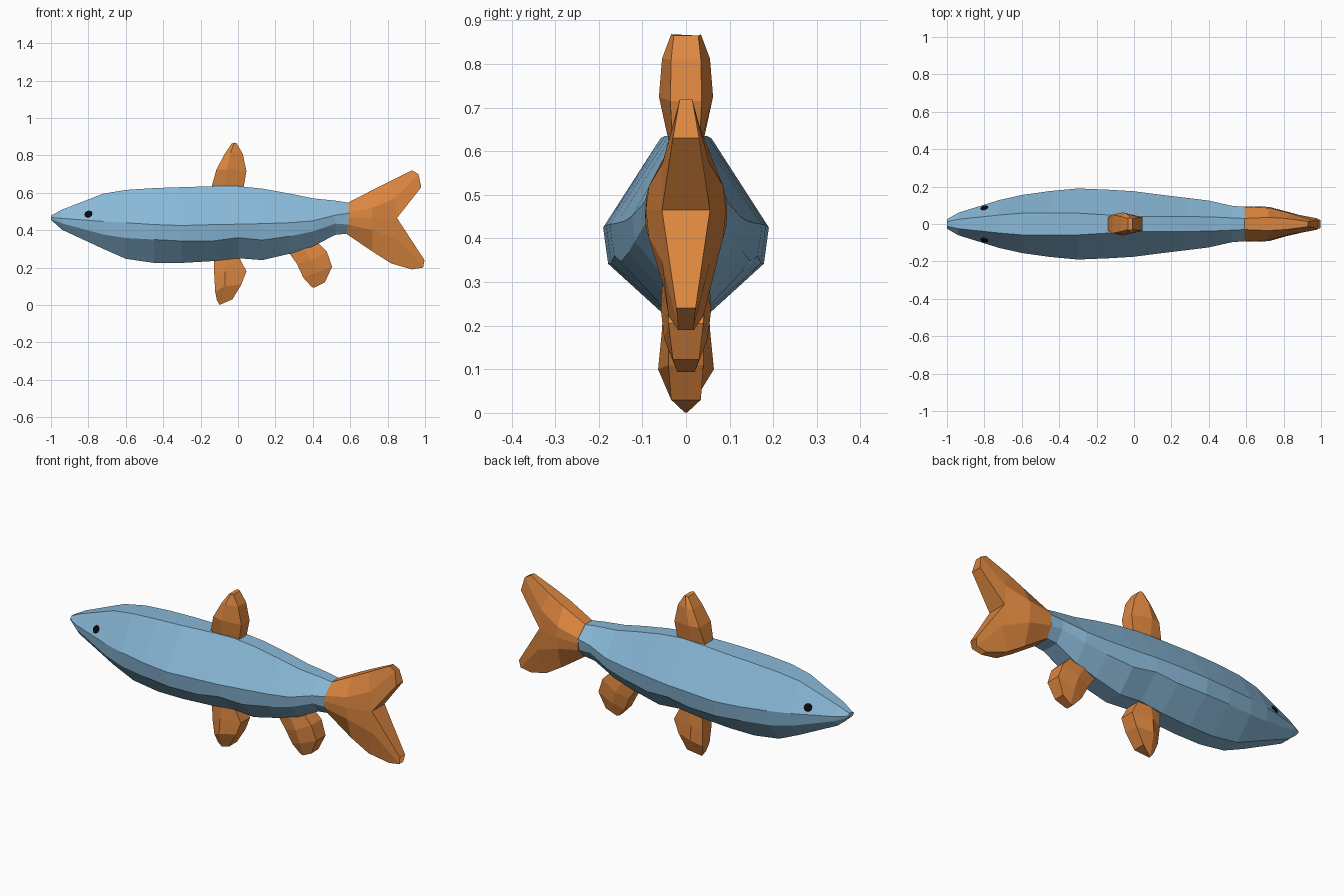
import bpy, bmesh
from math import radians
from mathutils import Euler


def material(name, rgb):
    m = bpy.data.materials.new(name)
    m.diffuse_color = (*rgb, 1)
    return m


BLUE = material("body_blue", (0.25, 0.48, 0.68))
ORANGE = material("fin_orange", (0.72, 0.24, 0.05))
BLACK = material("eye_black", (0.003, 0.003, 0.003))


def add_loft(bm, stations):
    """Each station lists (x, z, half_width) points; they are mirrored in y into a closed ring."""
    rings = []
    for pts in stations:
        right = [bm.verts.new((x, -w, z)) for x, z, w in pts]
        left = [bm.verts.new((x, w, z)) for x, z, w in reversed(pts)]
        rings.append(right + left)
    n = len(rings[0])
    for a, b in zip(rings, rings[1:]):
        for i in range(n):
            j = (i + 1) % n
            bm.faces.new((a[i], a[j], b[j], b[i]))
    bm.faces.new(rings[0])
    bm.faces.new(rings[-1])


def finish(name, bm, mat):
    bmesh.ops.recalc_face_normals(bm, faces=bm.faces[:])
    me = bpy.data.meshes.new(name)
    bm.to_mesh(me)
    bm.free()
    me.materials.append(mat)
    ob = bpy.data.objects.new(name, me)
    bpy.context.collection.objects.link(ob)
    return ob


def loft(name, stations, mat):
    bm = bmesh.new()
    add_loft(bm, stations)
    return finish(name, bm, mat)


# Body: x, top z, top half width, widest z, half width, lower z, bottom z
body = [
    (-1.00, .478, .012, .468, .025, .461, .455),
    (-0.94, .510, .025, .463, .060, .436, .402),
    (-0.72, .595, .048, .447, .128, .377, .300),
    (-0.60, .615, .058, .440, .155, .358, .247),
    (-0.45, .625, .060, .430, .176, .350, .225),
    (-0.30, .630, .058, .425, .190, .342, .225),
    (-0.13, .635, .048, .430, .183, .343, .235),
    (0.00, .635, .040, .432, .175, .360, .250),
    (0.13, .622, .040, .435, .158, .347, .240),
    (0.28, .595, .040, .440, .140, .368, .275),
    (0.40, .570, .038, .450, .125, .393, .313),
    (0.52, .558, .033, .480, .098, .435, .375),
    (0.59, .547, .030, .490, .092, .430, .382),
]
loft("body", [[(x, zt, wt), (x, zw, w), (x, zl, w * .94), (x, zb, min(.05, w * .5))]
              for x, zt, wt, zw, w, zl, zb in body], BLUE)

# Tail: two lobes sharing a centre line
C = .465
upper = [
    [(.59, .548, .030), (.59, .495, .092), (.59, C, .094)],
    [(.72, .615, .035), (.72, .520, .085), (.72, C, .092)],
    [(.81, .660, .030), (.84, .570, .055), (.85, C, .055)],
    [(.93, .720, .014), (.965, .700, .018), (.98, .630, .030)],
]
lower = [
    [(.58, .380, .050), (.59, .430, .093), (.59, C, .094)],
    [(.72, .285, .050), (.72, .400, .085), (.72, C, .092)],
    [(.82, .222, .040), (.86, .345, .055), (.85, C, .055)],
    [(.93, .190, .018), (.99, .200, .018), (.997, .240, .022)],
]
bm = bmesh.new()
add_loft(bm, upper)
add_loft(bm, lower)
bmesh.ops.remove_doubles(bm, verts=bm.verts[:], dist=1e-4)
inner = [f for f in bm.faces if all(abs(v.co.z - C) < 1e-4 for v in f.verts)]
bmesh.ops.delete(bm, geom=inner, context='FACES')
finish("tail_fin", bm, ORANGE)

# Fins: each station has leading edge, thickest line and trailing edge
loft("dorsal_fin", [
    [(-.150, .600, .030), (-.07, .600, .035), (.025, .600, .030)],
    [(-.115, .725, .050), (-.06, .725, .062), (.045, .715, .036)],
    [(-.070, .810, .040), (-.04, .812, .055), (.025, .810, .034)],
    [(-.033, .864, .030), (-.02, .868, .034), (-.008, .865, .028)],
], ORANGE)
loft("pelvic_fin", [
    [(-.130, .265, .040), (-.06, .265, .050), (.000, .265, .040)],
    [(-.127, .160, .040), (-.07, .180, .056), (.045, .180, .040)],
    [(-.122, .070, .030), (-.07, .100, .064), (.018, .110, .040)],
    [(-.113, .025, .012), (-.098, .001, .003), (-.03, .030, .034)],
], ORANGE)
loft("anal_fin", [
    [(.265, .290, .040), (.34, .320, .052), (.42, .340, .040)],
    [(.315, .220, .040), (.39, .240, .058), (.475, .285, .045)],
    [(.350, .145, .030), (.41, .170, .050), (.503, .205, .040)],
    [(.395, .095, .020), (.41, .094, .020), (.465, .122, .030)],
], ORANGE)

# Eyes: flattened discs on the sides of the head
for side, label in ((-1, "right_eye"), (1, "left_eye")):
    bm = bmesh.new()
    bmesh.ops.create_uvsphere(bm, u_segments=12, v_segments=6, radius=.021)
    bmesh.ops.scale(bm, vec=(1, 1, .4), verts=bm.verts[:])
    eye = finish(label, bm, BLACK)
    eye.rotation_euler = Euler((radians(-60 * side), 0, radians(side * 17)))
    eye.location = (-.80, side * .086, .486)
